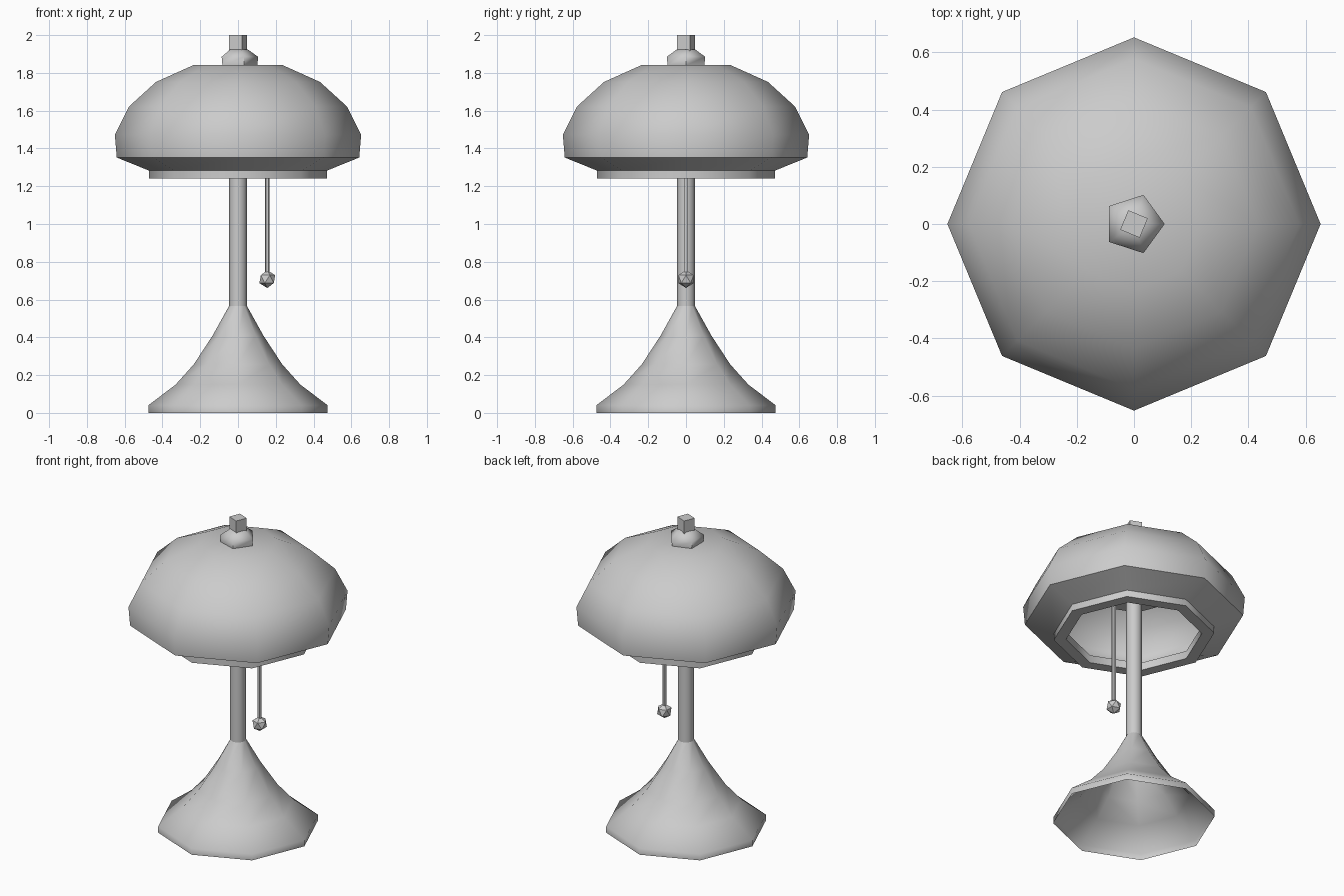
import bpy, bmesh
from math import cos, sin, tau, radians

cube = bpy.data.objects.get("Cube")
if cube:
    bpy.data.objects.remove(cube, do_unlink=True)

grey = bpy.data.materials.new("plain grey")
grey.use_nodes = True
grey.diffuse_color = (0.6, 0.6, 0.6, 1)
grey.node_tree.nodes["Principled BSDF"].inputs["Base Color"].default_value = (0.6, 0.6, 0.6, 1)


def finish(name, bm, crease=60):
    mesh = bpy.data.meshes.new(name)
    bm.to_mesh(mesh)
    bm.free()
    mesh.materials.append(grey)
    obj = bpy.data.objects.new(name, mesh)
    bpy.context.collection.objects.link(obj)
    bpy.ops.object.select_all(action='DESELECT')
    obj.select_set(True)
    bpy.context.view_layer.objects.active = obj
    bpy.ops.object.shade_smooth_by_angle(angle=radians(crease))
    return obj


def lathe(name, profile, sides, turn=0, centre=(0, 0), cap_start=False, cap_end=False, crease=60):
    """Spin (radius, height) points, listed bottom to top on the outside."""
    bm = bmesh.new()
    rings = []
    for r, z in profile:
        angles = [radians(turn) + tau * i / sides for i in range(sides)]
        rings.append([bm.verts.new((centre[0] + r * cos(a), centre[1] + r * sin(a), z)) for a in angles])
    for low, high in zip(rings, rings[1:]):
        for i in range(sides):
            j = (i + 1) % sides
            bm.faces.new((low[i], low[j], high[j], high[i]))
    if cap_start:
        bm.faces.new(rings[0][::-1])
    if cap_end:
        bm.faces.new(rings[-1])
    return finish(name, bm, crease)


# Flared base, open underneath
lathe("base", [(0.475, 0), (0.475, 0.04), (0.33, 0.15), (0.234, 0.257),
               (0.134, 0.41), (0.048, 0.565)], 8)

# Stem and the small plate that holds the shade
lathe("stem", [(0.048, 0.565), (0.048, 1.52)], 8)
lathe("shade_holder", [(0.17, 1.5), (0.17, 1.53)], 8, cap_start=True, cap_end=True)

# Hollow domed shade: inner wall down, around the rim, and up the outside
lathe("shade", [(0.21, 1.8), (0.41, 1.72), (0.54, 1.6), (0.605, 1.47), (0.595, 1.38),
                (0.4, 1.29), (0.4, 1.24), (0.472, 1.24), (0.472, 1.283),
                (0.642, 1.352), (0.652, 1.473), (0.577, 1.622), (0.434, 1.752),
                (0.232, 1.843)], 8, cap_start=True, cap_end=True)

# Finial: five-sided collar with a square post
lathe("finial_collar", [(0.102, 1.84), (0.107, 1.885), (0.05, 1.925)], 5, cap_end=True)
lathe("finial_post", [(0.052, 1.85), (0.052, 2.0)], 4, turn=22.5, cap_end=True)

# Pull cord with a faceted knob on the left side
lathe("pull_cord", [(0.013, 0.72), (0.013, 1.5)], 6, centre=(0.155, 0))
bm = bmesh.new()
bmesh.ops.create_icosphere(bm, subdivisions=1, radius=0.047)
bmesh.ops.translate(bm, verts=bm.verts, vec=(0.155, 0, 0.708))
finish("pull_knob", bm, 30)
